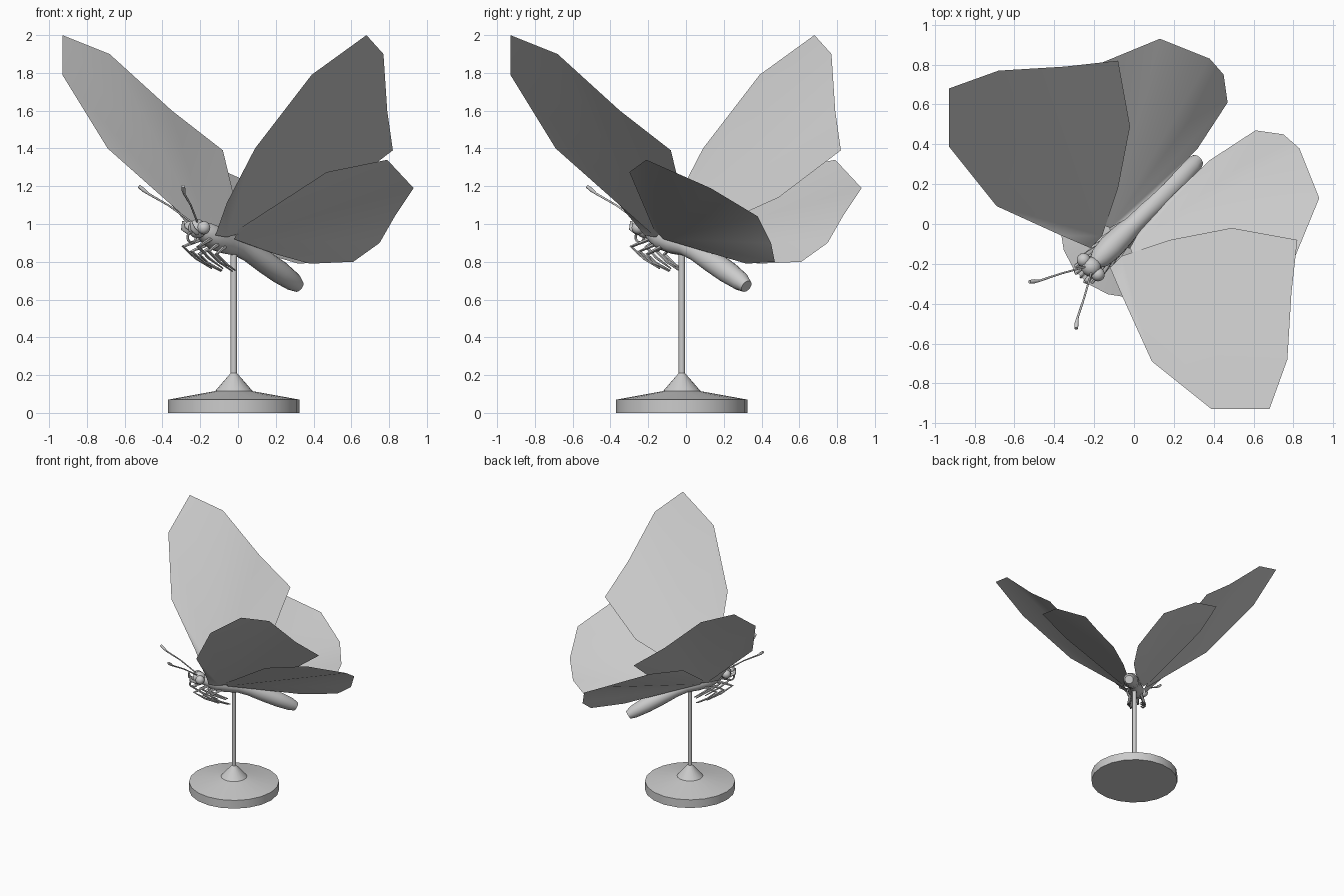
import bpy, bmesh, math
from mathutils import Vector

if "Cube" in bpy.data.objects:
    bpy.data.objects.remove(bpy.data.objects["Cube"])

grey = bpy.data.materials.new("light grey")
grey.diffuse_color = (0.6, 0.6, 0.6, 1)
grey.use_nodes = True
grey.node_tree.nodes["Principled BSDF"].inputs["Base Color"].default_value = grey.diffuse_color


def finish(name, bm, angle=40):
    bmesh.ops.recalc_face_normals(bm, faces=bm.faces)
    me = bpy.data.meshes.new(name)
    bm.to_mesh(me)
    bm.free()
    me.materials.append(grey)
    ob = bpy.data.objects.new(name, me)
    bpy.context.collection.objects.link(ob)
    bpy.ops.object.select_all(action='DESELECT')
    ob.select_set(True)
    bpy.context.view_layer.objects.active = ob
    bpy.ops.object.shade_smooth_by_angle(angle=math.radians(angle))
    return ob


def body_point(along, side, z):
    """The body lies on the diagonal x = y; side is measured across it."""
    return Vector((along + side, along - side, z))


def swap(p):
    """Mirror across the body plane x = y."""
    return Vector((p[1], p[0], p[2]))


def tube(name, path, radii, sides=10):
    bm = bmesh.new()
    path = [Vector(p) for p in path]
    rings = []
    for i, p in enumerate(path):
        d = (path[min(i + 1, len(path) - 1)] - path[max(i - 1, 0)]).normalized()
        u = d.cross(Vector((1, -1, 0.15))).normalized()
        v = d.cross(u)
        rings.append([bm.verts.new(p + radii[i] * (u * math.cos(a) + v * math.sin(a)))
                      for a in (2 * math.pi * k / sides for k in range(sides))])
    for a, b in zip(rings, rings[1:]):
        for k in range(sides):
            n = (k + 1) % sides
            bm.faces.new((a[k], a[n], b[n], b[k]))
    bm.faces.new(rings[0])
    bm.faces.new(rings[-1])
    return finish(name, bm, 50)


def ball(name, centre, radius):
    bm = bmesh.new()
    bmesh.ops.create_uvsphere(bm, u_segments=14, v_segments=10, radius=radius)
    bmesh.ops.translate(bm, verts=bm.verts, vec=centre)
    return finish(name, bm)


def wing(name, outline):
    """Thin sheet fanned out from its root, the first point."""
    bm = bmesh.new()
    vs = [bm.verts.new(p) for p in outline]
    for a, b in zip(vs[1:], vs[2:]):
        bm.faces.new((vs[0], a, b))
    return finish(name, bm, 60)


# Stand: disc, collar and rod turned from one profile
bm = bmesh.new()
N = 20
profile = [(0.348, 0), (0.348, 0.07), (0.10, 0.115), (0.017, 0.21), (0.017, 0.88)]
rings = [[bm.verts.new((-0.022 + r * math.cos(2 * math.pi * k / N),
                        -0.022 + r * math.sin(2 * math.pi * k / N), z))
          for k in range(N)] for r, z in profile]
for a, b in zip(rings, rings[1:]):
    for k in range(N):
        bm.faces.new((a[k], a[(k + 1) % N], b[(k + 1) % N], b[k]))
bm.faces.new(rings[0])
bm.faces.new(rings[-1])
finish("stand", bm, 30)

# Wings
forewing = [(-0.06, -0.16, 0.93), (-0.12, -0.22, 0.94), (-0.06, -0.36, 1.11),
            (0.09, -0.69, 1.40), (0.39, -0.93, 1.79), (0.68, -0.93, 2.0),
            (0.77, -0.68, 1.90), (0.79, -0.35, 1.60), (0.82, -0.08, 1.39),
            (0.49, -0.02, 1.14), (0.18, -0.08, 1.0), (-0.02, -0.15, 0.94)]
hindwing = [(-0.02, -0.12, 0.92), (0.0, -0.17, 0.97), (0.47, -0.30, 1.275),
            (0.79, -0.21, 1.34), (0.93, 0.13, 1.19), (0.83, 0.38, 1.04),
            (0.75, 0.45, 0.90), (0.61, 0.47, 0.80), (0.38, 0.32, 0.79),
            (0.20, 0.15, 0.84), (0.03, -0.03, 0.90)]
for part, pts in (("forewing", forewing), ("hindwing", hindwing)):
    wing("right_" + part, pts)
    wing("left_" + part, [swap(p) for p in pts])

# Body: thorax tapering into a waist, then a fuller abdomen
spine = [(-0.20, 0.965, 0.03), (-0.17, 0.955, 0.055), (-0.12, 0.925, 0.065),
         (-0.06, 0.90, 0.06), (0.0, 0.88, 0.05), (0.06, 0.85, 0.052),
         (0.14, 0.80, 0.060), (0.22, 0.745, 0.060), (0.29, 0.695, 0.050),
         (0.32, 0.67, 0.034)]
tube("body", [body_point(t, 0, z) for t, z, r in spine], [s[2] for s in spine], 14)
ball("head", body_point(-0.215, 0, 0.975), 0.05)

# Coiled tongue in the body plane
coil = [body_point(-0.245 + 0.022 * math.cos(a), 0, 0.93 + 0.028 * math.sin(a))
        for a in (0.8 + 0.5 * k for k in range(12))]
tube("tongue", coil, [0.007] * len(coil), 6)

# Paired head parts and legs
legs = [[(-0.17, 0.025, 0.92), (-0.25, 0.04, 0.88), (-0.19, 0.035, 0.82), (-0.11, 0.03, 0.765)],
        [(-0.14, 0.03, 0.89), (-0.20, 0.045, 0.855), (-0.14, 0.04, 0.80), (-0.06, 0.03, 0.75)],
        [(-0.10, 0.03, 0.88), (-0.16, 0.045, 0.84), (-0.11, 0.045, 0.79), (-0.05, 0.035, 0.755)]]
for side, s in (("right", 1), ("left", -1)):
    ball(side + "_eye", body_point(-0.217, 0.036 * s, 0.98), 0.035)
    tube(side + "_feeler", [body_point(-0.235, 0.02 * s, 0.95), body_point(-0.265, 0.025 * s, 0.975),
                            body_point(-0.27, 0.02 * s, 1.015)], [0.012, 0.013, 0.006], 8)
    antenna = [(-0.215, -0.245, 1.01), (-0.25, -0.37, 1.10), (-0.285, -0.475, 1.16),
               (-0.288, -0.50, 1.18), (-0.29, -0.525, 1.20)]
    if s < 0:
        antenna = [swap(p) for p in antenna]
    tube(side + "_antenna", antenna, [0.005, 0.005, 0.006, 0.011, 0.009], 8)
    for i, leg in enumerate(legs):
        tube(f"{side}_leg_{i + 1}", [body_point(t, l * s, z) for t, l, z in leg],
             [0.012, 0.011, 0.008, 0.004], 6)
